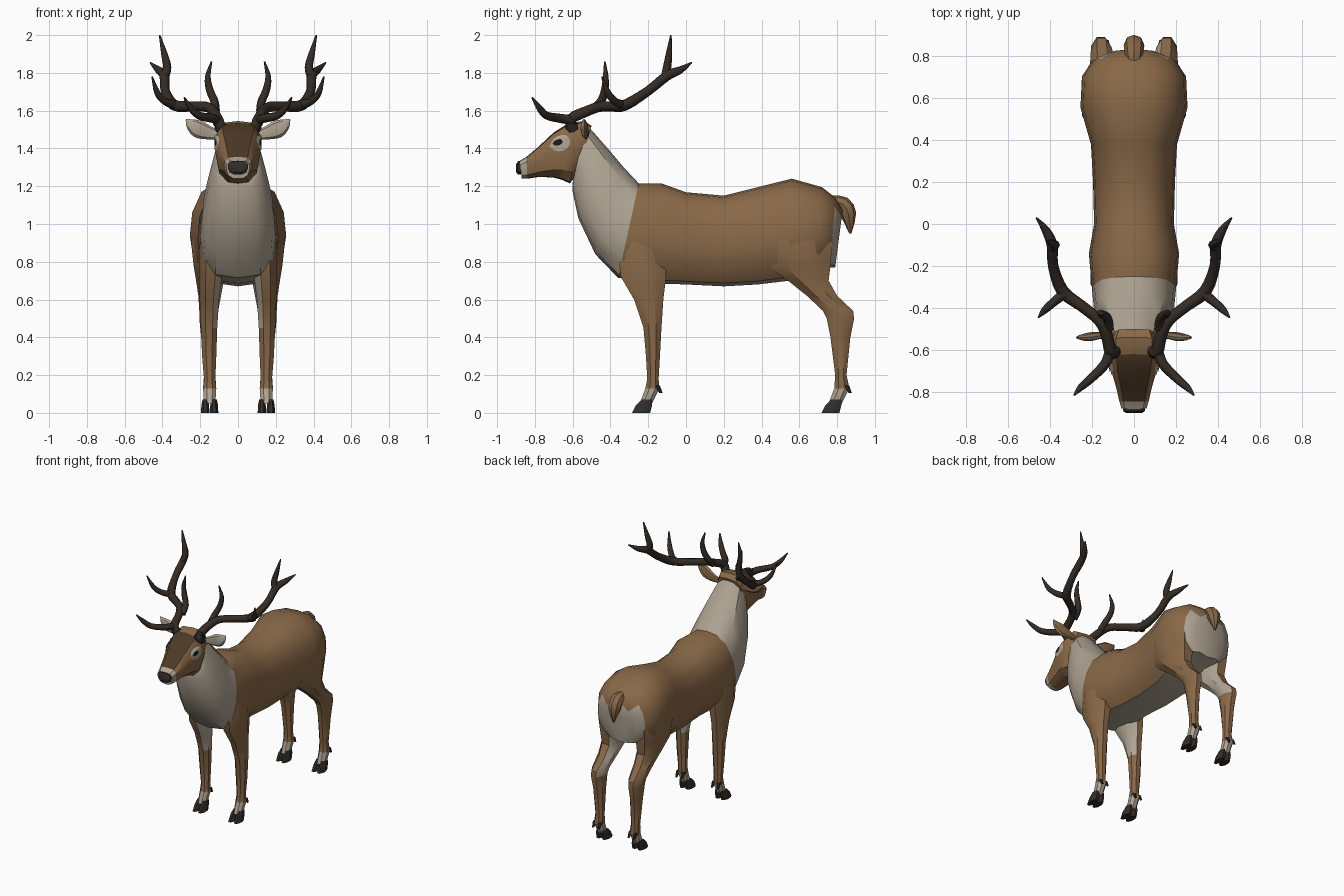
import bpy, bmesh, math
from mathutils import Vector
from mathutils.bvhtree import BVHTree

if "Cube" in bpy.data.objects:
    bpy.data.objects.remove(bpy.data.objects["Cube"])

COLOURS = {
    "brown_coat": (0.25, 0.14, 0.064), "pale_fur": (0.43, 0.37, 0.29),
    "dark_face": (0.075, 0.041, 0.019), "antler_brown": (0.035, 0.025, 0.019),
    "hoof_dark": (0.033, 0.026, 0.022), "eye_black": (0.012, 0.010, 0.010),
}
MATS = []
for n, c in COLOURS.items():
    m = bpy.data.materials.new(n)
    m.diffuse_color = (*c, 1)
    m.use_nodes = True
    m.node_tree.nodes["Principled BSDF"].inputs["Base Color"].default_value = m.diffuse_color
    MATS.append(m)
BROWN, PALE, FACE, ANTLER, HOOF, EYE = range(6)


def finish(name, bm, mirror=False, angle=35):
    me = bpy.data.meshes.new(name)
    bm.to_mesh(me)
    bm.free()
    for m in MATS:
        me.materials.append(m)
    ob = bpy.data.objects.new(name, me)
    bpy.context.collection.objects.link(ob)
    bpy.ops.object.select_all(action='DESELECT')
    ob.select_set(True)
    bpy.context.view_layer.objects.active = ob
    bpy.ops.object.shade_smooth_by_angle(angle=math.radians(angle))
    if mirror:
        ob.modifiers.new("mirror", 'MIRROR').use_mirror_merge = False
    return ob


def loft(bm, rings, rule):
    """Skin closed rings; rule(centre, normal, ring, segment) gives the colour."""
    vs = [[bm.verts.new(p) for p in r] for r in rings]
    n = len(rings[0])
    faces = []
    for i in range(len(vs) - 1):
        for j in range(n):
            k = (j + 1) % n
            faces.append((bm.faces.new((vs[i][j], vs[i][k], vs[i + 1][k], vs[i + 1][j])), i, j))
    faces.append((bm.faces.new(vs[0]), -1, 0))
    faces.append((bm.faces.new(vs[-1]), len(vs) - 1, 0))
    bmesh.ops.recalc_face_normals(bm, faces=[f[0] for f in faces])
    for f, i, j in faces:
        f.material_index = rule(f.calc_center_median(), f.normal, i, j)


def side_rings(stations, profile):
    """Rings spanning a top and a bottom point in the side plane."""
    outline = profile + [(-x, t) for x, t in profile[-2:0:-1]]
    return [[(w * x, by + (ty - by) * t, bz + (tz - bz) * t) for x, t in outline]
            for ty, tz, by, bz, w in stations]


def column_rings(sections, n=8):
    """Horizontal rings from z, y range and x range."""
    s = 1 / math.cos(math.pi / n)
    ang = [2 * math.pi * (k + 0.5) / n for k in range(n)]
    return [[((x0 + x1) / 2 + (x1 - x0) / 2 * s * math.cos(a),
              (y0 + y1) / 2 + (y1 - y0) / 2 * s * math.sin(a), z) for a in ang]
            for z, y0, y1, x0, x1 in sections]


def tube_rings(pts, ref, flat=1.0, n=8, sub=3):
    """Round or flattened rings along a smoothed path of (x, y, z, radius)."""
    p = [Vector(q) for q in pts]
    p = [2 * p[0] - p[1]] + p + [2 * p[-1] - p[-2]]
    path = []
    for i in range(1, len(p) - 2):
        a, b, c, d = p[i - 1:i + 3]
        for s in range(sub):
            t = s / sub
            path.append(0.5 * (2 * b + (c - a) * t + (2 * a - 5 * b + 4 * c - d) * t * t
                               + (3 * b - a - 3 * c + d) * t ** 3))
    path.append(p[-2])
    rings = []
    for i, q in enumerate(path):
        tan = (path[min(i + 1, len(path) - 1)] - path[max(i - 1, 0)]).to_3d().normalized()
        u = tan.cross(Vector(ref)).normalized()
        v = tan.cross(u)
        r = max(q[3], 0.003)
        rings.append([q.to_3d() + r * (u * math.cos(2 * math.pi * k / n)
                      + v * flat * math.sin(2 * math.pi * k / n)) for k in range(n)])
    return rings


# Torso and neck: one skin from rump to throat
body_profile = [(0, 1), (0.4, 0.98), (0.76, 0.87), (0.95, 0.67), (1, 0.44),
                (0.92, 0.2), (0.6, 0.035), (0, 0)]
body = [(.83, 1.08, .79, .77, .12), (.79, 1.14, .765, .77, .20), (.72, 1.195, .69, .75, .248),
        (.56, 1.24, .55, .70, .255), (.38, 1.195, .38, .68, .205), (.2, 1.15, .2, .67, .195),
        (0, 1.168, 0, .68, .19), (-.13, 1.215, -.15, .685, .215), (-.25, 1.215, -.36, .715, .2),
        (-.33, 1.30, -.48, .84, .19), (-.41, 1.395, -.57, 1.03, .158),
        (-.48, 1.475, -.60, 1.17, .13), (-.53, 1.53, -.60, 1.22, .108)]


def body_rule(c, n, i, j):
    if i >= 8 or i == -1:
        return PALE
    if i == 0:
        return PALE if c.z < 1.08 else BROWN
    return PALE if j in (6, 7) else BROWN


bm = bmesh.new()
loft(bm, side_rings(body, body_profile), body_rule)
finish("torso_and_neck", bm)

# Head
head_profile = [(0, 1), (0.72, 0.97), (1, 0.77), (1, 0.48), (0.85, 0.17), (0.45, 0.02), (0, 0)]
head = [(-.50, 1.52, -.57, 1.27, .10), (-.54, 1.545, -.615, 1.215, .118),
        (-.62, 1.535, -.66, 1.235, .12), (-.70, 1.485, -.70, 1.245, .108),
        (-.78, 1.41, -.77, 1.25, .085), (-.845, 1.355, -.84, 1.24, .07),
        (-.88, 1.335, -.87, 1.24, .06)]


def head_rule(c, n, i, j):
    if i >= 5:
        return PALE
    return FACE if i >= 2 and j in (0, 11) else BROWN


bm = bmesh.new()
loft(bm, side_rings(head, head_profile), head_rule)
tree = BVHTree.FromBMesh(bm)
finish("head", bm)

# Nose pad
bm = bmesh.new()
nose = [(-.865, 1.335, -.865, 1.262, .053), (-.89, 1.333, -.89, 1.262, .053),
        (-.90, 1.315, -.90, 1.275, .038)]
loft(bm, side_rings(nose, head_profile), lambda c, n, i, j: HOOF)
finish("nose", bm)


# Eye ring and eye: thin plates laid on the cheek
def cheek_plate(name, cy, cz, ry, rz, lift, mat, n=16, steps=4):
    bm = bmesh.new()

    def vert(a, s):
        co, nor, _, _ = tree.find_nearest(Vector((.13, cy + ry * s * math.cos(a), cz + rz * s * math.sin(a))))
        return bm.verts.new(co + nor * lift)
    mid = vert(0, 0)
    prev = None
    for s in range(1, steps + 1):
        ring = [vert(2 * math.pi * k / n, s / steps) for k in range(n)]
        for k in range(n):
            m = (k + 1) % n
            quad = (mid, ring[k], ring[m]) if prev is None else (prev[k], ring[k], ring[m], prev[m])
            bm.faces.new(quad).material_index = mat
        prev = ring
    finish(name, bm, mirror=True)


cheek_plate("eye_ring", -.675, 1.435, .062, .05, .004, PALE)
cheek_plate("eye", -.685, 1.435, .03, .02, .008, EYE)

# Ears: flattened leaves, pale in front
bm = bmesh.new()
ear = [(.10, -.53, 1.47, .022), (.155, -.53, 1.483, .036), (.21, -.537, 1.503, .047),
       (.25, -.54, 1.53, .03), (.275, -.54, 1.555, .003)]
loft(bm, tube_rings(ear, (0, 1, 0), flat=.45),
     lambda c, n, i, j: PALE if n.y < -.2 and n.z < .93 else BROWN)
finish("ears", bm, mirror=True)

# Antlers: main beam and tines
antlers = [
    [(.085, -.60, 1.50, .034), (.11, -.61, 1.555, .03), (.13, -.53, 1.595, .028),
     (.165, -.46, 1.62, .027), (.25, -.39, 1.622, .027), (.34, -.32, 1.63, .03),
     (.385, -.20, 1.705, .025), (.39, -.10, 1.785, .026), (.42, -.03, 1.815, .02),
     (.465, .03, 1.855, .004)],
    [(.11, -.60, 1.55, .026), (.14, -.67, 1.56, .024), (.21, -.74, 1.575, .021),
     (.255, -.78, 1.62, .016), (.285, -.815, 1.67, .004)],
    [(.12, -.50, 1.60, .024), (.125, -.45, 1.65, .022), (.15, -.43, 1.71, .02),
     (.16, -.425, 1.78, .015), (.14, -.43, 1.86, .004)],
    [(.33, -.33, 1.63, .025), (.38, -.37, 1.645, .021), (.425, -.41, 1.69, .017),
     (.455, -.445, 1.78, .004)],
    [(.39, -.11, 1.775, .024), (.375, -.10, 1.83, .022), (.39, -.09, 1.90, .017),
     (.415, -.08, 2.0, .004)]]
bm = bmesh.new()
for k, path in enumerate(antlers):
    ref = (0, 0, 1) if k in (0, 1, 3) else (1, 0, 0)
    loft(bm, tube_rings(path, ref), lambda c, n, i, j: ANTLER)
finish("antlers", bm, mirror=True, angle=50)

# Tail
bm = bmesh.new()
tail = [(0, .77, 1.12, .03), (0, .83, 1.105, .042), (0, .86, 1.05, .042), (0, .87, .95, .006)]
loft(bm, tube_rings(tail, (1, 0, 0), flat=2.2, sub=2), lambda c, n, i, j: BROWN)
bmesh.ops.scale(bm, vec=(1, 1, 1), verts=bm.verts)
for v in bm.verts:
    v.co.x *= .5
finish("tail", bm)


# Legs: pale inside the thigh and at the fetlock
def leg_rule(c, n, i, j):
    return PALE if c.z < .125 or (n.x < -.6 and c.z > .48) else BROWN


front_leg = [(1.0, -.34, -.13, .06, .19), (.85, -.36, -.11, .07, .207), (.72, -.345, -.105, .085, .207),
             (.6, -.275, -.12, .10, .203), (.45, -.225, -.13, .11, .197), (.3, -.212, -.138, .115, .19),
             (.18, -.205, -.145, .12, .18), (.13, -.215, -.14, .115, .185), (.05, -.245, -.18, .12, .18)]
hind_leg = [(1.05, .45, .72, .08, .23), (.9, .41, .775, .07, .248), (.78, .43, .765, .065, .235),
            (.7, .54, .755, .075, .222), (.62, .64, .80, .09, .21), (.54, .725, .885, .105, .205),
            (.50, .745, .89, .11, .205), (.4, .765, .87, .115, .195), (.2, .79, .85, .12, .18),
            (.13, .785, .865, .115, .185), (.05, .755, .825, .12, .18)]
for name, sections, y in (("front", front_leg, -.245), ("hind", hind_leg, .757)):
    bm = bmesh.new()
    loft(bm, column_rings(sections), leg_rule)
    finish(name + "_legs", bm, mirror=True)
    # Split hooves and dewclaws
    bm = bmesh.new()
    for x0 in (.104, .151):
        toe = [(.07, y + .01, y + .065, x0 + .008, x0 + .037), (.04, y - .02, y + .065, x0 + .002, x0 + .043),
               (0, y - .04, y + .055, x0, x0 + .045)]
        loft(bm, column_rings(toe), lambda c, n, i, j: HOOF)
        claw = [(.145, y + .08, y + .105, x0 + .012, x0 + .033), (.105, y + .105, y + .12, x0 + .016, x0 + .029)]
        loft(bm, column_rings(claw, 6), lambda c, n, i, j: HOOF)
    finish(name + "_hooves", bm, mirror=True)
